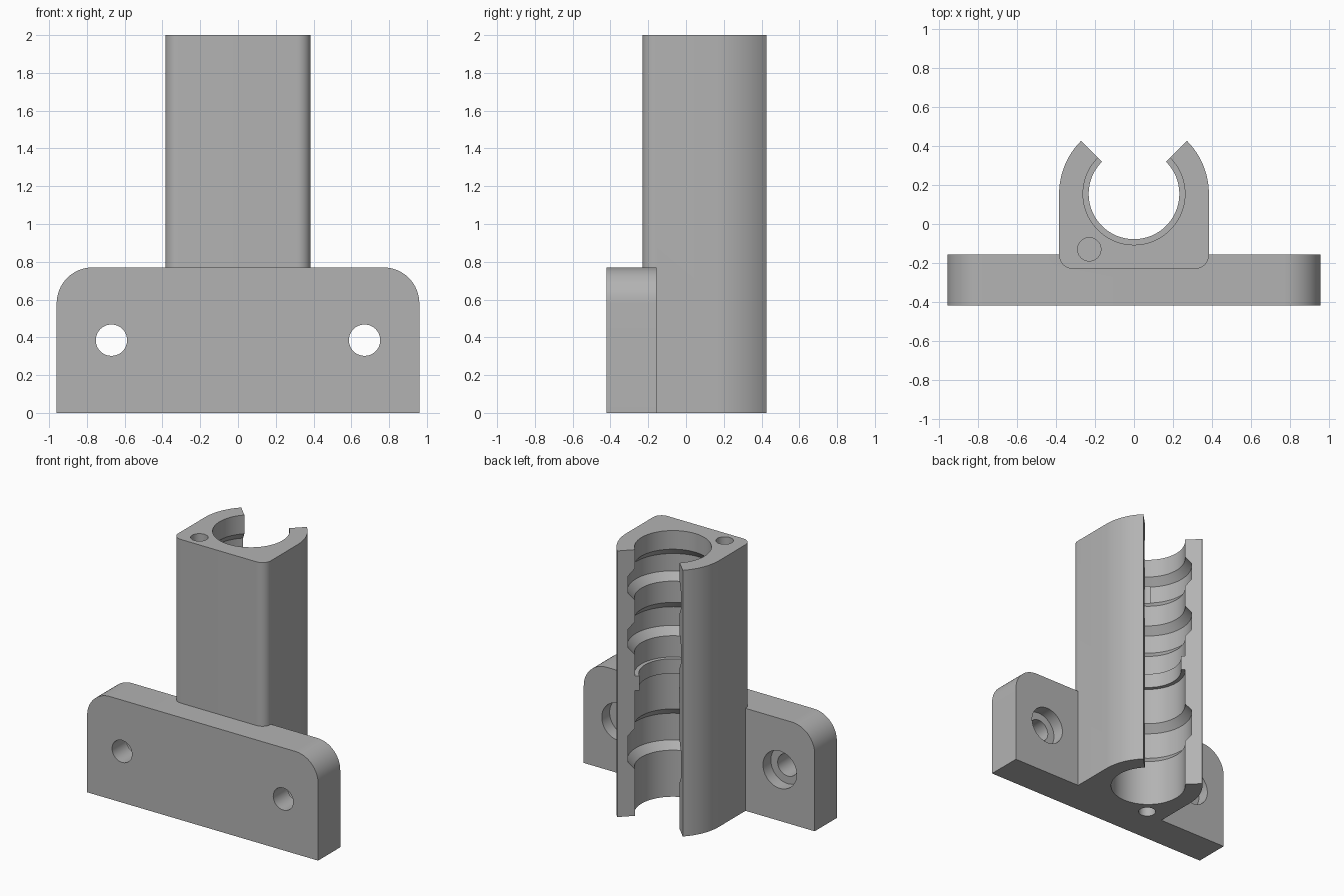
import bpy, bmesh
from math import sin, cos, pi, radians

cube = bpy.data.objects.get("Cube")
if cube:
    bpy.data.objects.remove(cube)

grey = bpy.data.materials.new("plain grey")
grey.use_nodes = True
colour = (0.45, 0.45, 0.45, 1)
grey.diffuse_color = colour
grey.node_tree.nodes["Principled BSDF"].inputs["Base Color"].default_value = colour

BORE_Y = 0.155
BORE_R, LIP_R, GROOVE_R, POST_R = 0.262, 0.233, 0.31, 0.385


def finish(name, bm):
    bmesh.ops.recalc_face_normals(bm, faces=bm.faces)
    mesh = bpy.data.meshes.new(name)
    bm.to_mesh(mesh)
    bm.free()
    obj = bpy.data.objects.new(name, mesh)
    mesh.materials.append(grey)
    bpy.context.collection.objects.link(obj)
    return obj


def arc(cx, cy, r, start, end, steps):
    angles = [radians(start + (end - start) * i / steps) for i in range(steps + 1)]
    return [(cx + r * cos(a), cy + r * sin(a)) for a in angles]


def prism(name, outline, place, direction):
    """Extrude a 2D outline placed in space by the given function."""
    bm = bmesh.new()
    face = bm.faces.new([bm.verts.new(place(u, v)) for u, v in outline])
    moved = bmesh.ops.extrude_face_region(bm, geom=[face])["geom"]
    verts = [g for g in moved if isinstance(g, bmesh.types.BMVert)]
    bmesh.ops.translate(bm, verts=verts, vec=direction)
    return finish(name, bm)


def upright(name, outline, z0, z1):
    return prism(name, outline, lambda u, v: (u, v, z0), (0, 0, z1 - z0))


def crosswise(name, outline, y0, y1):
    return prism(name, outline, lambda u, v: (u, y0, v), (0, y1 - y0, 0))


def circle(cx, cy, r, steps=48):
    return arc(cx, cy, r, 0, 360, steps)[:-1]


def lathe(name, profile, cy, steps=96):
    """Closed solid turned about a vertical axis."""
    bm = bmesh.new()
    rings = [[bm.verts.new((x, y, z)) for x, y in circle(0, cy, r, steps)]
             for r, z in profile]
    for low, high in zip(rings, rings[1:]):
        for i in range(steps):
            j = (i + 1) % steps
            bm.faces.new((low[i], low[j], high[j], high[i]))
    bm.faces.new(rings[0])
    bm.faces.new(rings[-1])
    return finish(name, bm)


def combine(target, other, operation):
    mod = target.modifiers.new(operation, 'BOOLEAN')
    mod.operation, mod.solver, mod.object = operation, 'EXACT', other
    bpy.context.view_layer.objects.active = target
    bpy.ops.object.modifier_apply(modifier=mod.name)
    bpy.data.objects.remove(other)


# Post: round back, square front with softened corners
post_outline = (arc(0, BORE_Y, POST_R, 0, 180, 48)
                + arc(-0.315, -0.16, 0.07, 180, 270, 10)
                + arc(0.315, -0.16, 0.07, 270, 360, 10))
holder = upright("bearing_holder", post_outline, 0, 2)

# Mounting plate with rounded top corners
plate_outline = ([(-0.96, 0), (0.96, 0)]
                 + arc(0.77, 0.58, 0.19, 0, 90, 16)
                 + arc(-0.77, 0.58, 0.19, 90, 180, 16))
combine(holder, crosswise("plate", plate_outline, -0.42, -0.157), 'UNION')

# Open slot at the back
slot = [(0, BORE_Y), (0.8, BORE_Y + 0.8), (-0.8, BORE_Y + 0.8)]
combine(holder, upright("slot_cutter", slot, -0.1, 2.1), 'DIFFERENCE')

# Bore with a stop lip and three bevelled grooves
bore = [(BORE_R, -0.1)]
grooves = [(0.35, 0.66), (1.21, 1.46), (1.62, 1.86)]
for low, high in grooves:
    bore += [(BORE_R, low), (GROOVE_R, low + 0.055),
             (GROOVE_R, high - 0.055), (BORE_R, high)]
    if low < 1:
        bore += [(BORE_R, 0.94), (LIP_R, 0.94), (LIP_R, 1.05), (BORE_R, 1.05)]
bore.append((BORE_R, 2.1))
combine(holder, lathe("bore_cutter", bore, BORE_Y), 'DIFFERENCE')

# Blind pin holes in the top and bottom ends
for z0, z1 in ((-0.1, 0.4), (1.6, 2.1)):
    pin = upright("pin_cutter", circle(-0.23, -0.13, 0.06), z0, z1)
    combine(holder, pin, 'DIFFERENCE')

# Screw holes with counterbores on the back of the plate
for x in (-0.67, 0.67):
    for r, y0 in ((0.083, -0.5), (0.14, -0.25)):
        screw = crosswise("screw_cutter", circle(x, 0.385, r), y0, -0.1)
        combine(holder, screw, 'DIFFERENCE')

bpy.ops.object.select_all(action='DESELECT')
holder.select_set(True)
bpy.context.view_layer.objects.active = holder
bpy.ops.object.shade_smooth_by_angle(angle=radians(25))
